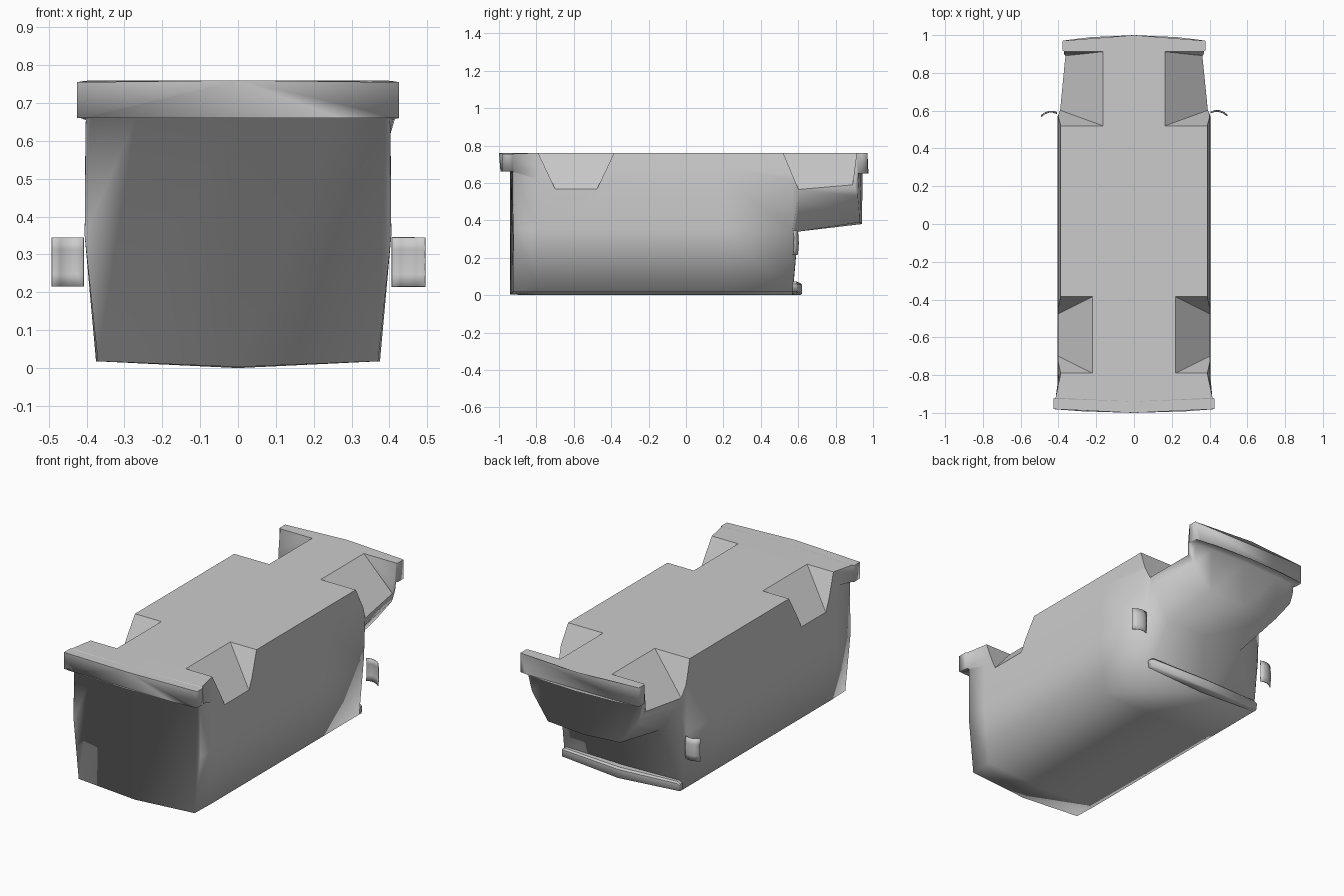
import bpy, bmesh

cube = bpy.data.objects.get("Cube")
if cube:
    bpy.data.objects.remove(cube)

grey = bpy.data.materials.new("plain_grey")
grey.use_nodes = True
COLOUR = (0.6, 0.6, 0.6, 1)
grey.diffuse_color = COLOUR
grey.node_tree.nodes["Principled BSDF"].inputs["Base Color"].default_value = COLOUR


def make(name, bm):
    bmesh.ops.recalc_face_normals(bm, faces=bm.faces[:])
    mesh = bpy.data.meshes.new(name)
    bm.to_mesh(mesh)
    bm.free()
    mesh.materials.append(grey)
    ob = bpy.data.objects.new(name, mesh)
    bpy.context.collection.objects.link(ob)
    return ob


def loft(name, rings):
    """Each ring: y at the corners, y shift at the centre, right half profile."""
    bm = bmesh.new()
    loops = []
    for y, bow, half in rings:
        full = half + [(-x, z) for x, z in half[-2:0:-1]]
        widest = max(x for x, z in half)
        loops.append([bm.verts.new((x, y + bow * (1 - (x / widest) ** 2), z)) for x, z in full])
    n = len(loops[0])
    for a, b in zip(loops, loops[1:]):
        for i in range(n):
            j = (i + 1) % n
            bm.faces.new((a[i], a[j], b[j], b[i]))
    bm.faces.new(loops[0])
    bm.faces.new(loops[-1])
    return make(name, bm)


def soften(ob):
    """Smooth shading, with crisp borders round the flat deck and the arches."""
    bm = bmesh.new()
    bm.from_mesh(ob.data)
    for f in bm.faces:
        f.smooth = True
    for e in bm.edges:
        e.smooth = not any(f.normal.z > 0.3 for f in e.link_faces)
    bm.to_mesh(ob.data)
    bm.free()


# Cross-sections
TOP = 0.76
front_lip = [(0, TOP), (.425, .755), (.425, .66), (.405, .66), (.39, .66), (.27, .66), (0, .66)]
front_end = [(0, TOP), (.415, .757), (.415, .66), (.402, .655), (.405, .35), (.37, .018), (0, .003)]
body = [(0, TOP), (.388, TOP), (.397, .68), (.403, .62), (.405, .35), (.375, .018), (0, 0)]
hood_root = [(0, TOP), (.388, TOP), (.392, .65), (.392, .57), (.385, .52), (.25, .34), (0, .34)]
hood_end = [(0, TOP), (.37, TOP), (.368, .65), (.362, .6), (.34, .53), (.23, .39), (0, .38)]
rear_lip = [(0, TOP), (.378, TOP), (.378, .65), (.36, .65), (.34, .65), (.23, .65), (0, .65)]

shell = loft("body_shell", [
    (-.98, -.02, front_lip),
    (-.925, -.015, front_lip),
    (-.92, -.02, front_end),
    (-.79, 0, body),
    (-.3, 0, body),
    (.2, 0, body),
    (.57, 0, body),
    (.6, 0, hood_root),
    (.915, .025, hood_end),
    (.92, .025, rear_lip),
    (.97, .03, rear_lip),
])


# Wheel arch wedges: inner x, outer x, then y range at the deck and at the arch foot
def arch_cutter(name, side, inner, outer, deck, foot):
    bm = bmesh.new()
    for z in (.82, .5):
        t = (TOP - z) / .19
        x = inner + (outer - inner) * t
        for y0, y1 in zip(deck, foot):
            for px in (x, .65):
                bm.verts.new((side * px, y0 + (y1 - y0) * t, z))
    bmesh.ops.convex_hull(bm, input=bm.verts[:])
    bmesh.ops.dissolve_limit(bm, angle_limit=.01, verts=bm.verts[:], edges=bm.edges[:])
    ob = make(name, bm)
    ob.hide_render = True
    return ob


cutters = []
for side, label in ((1, "left"), (-1, "right")):
    cutters.append(arch_cutter("front_arch_cutter_" + label, side, .22, .4, (-.79, -.385), (-.70, -.475)))
    cutters.append(arch_cutter("rear_arch_cutter_" + label, side, .165, .385, (.52, .912), (.60, .888)))
for c in cutters:
    mod = shell.modifiers.new(c.name, 'BOOLEAN')
    mod.operation = 'DIFFERENCE'
    mod.solver = 'EXACT'
    mod.object = c
bpy.context.view_layer.update()
cut = bpy.data.meshes.new_from_object(shell.evaluated_get(bpy.context.evaluated_depsgraph_get()))
shell.modifiers.clear()
shell.data = cut
for c in cutters:
    bpy.data.objects.remove(c)
soften(shell)

# Low rear ledge
ledge = [(0, .065), (.36, .072), (.378, .06), (.375, .018), (0, .001)]
ledge_nose = [(0, .055), (.36, .062), (.375, .055), (.372, .022), (0, .006)]
soften(loft("rear_ledge", [(.54, 0, ledge), (.59, .02, ledge), (.597, .023, ledge_nose)]))

# Side mirrors: thin domed plates
for side, label in ((1, "left"), (-1, "right")):
    bm = bmesh.new()
    bmesh.ops.create_grid(bm, x_segments=4, y_segments=4, size=1)
    for v in bm.verts:
        u, w = v.co.x, v.co.y
        v.co = (side * (.45 + .043 * u), .584 - .008 * u + .015 * (1 - u * u) - .006 * w * w, .28 + .065 * w)
    mirror = make("side_mirror_" + label, bm)
    for p in mirror.data.polygons:
        p.use_smooth = True
    solid = mirror.modifiers.new("thickness", 'SOLIDIFY')
    solid.thickness = .004
